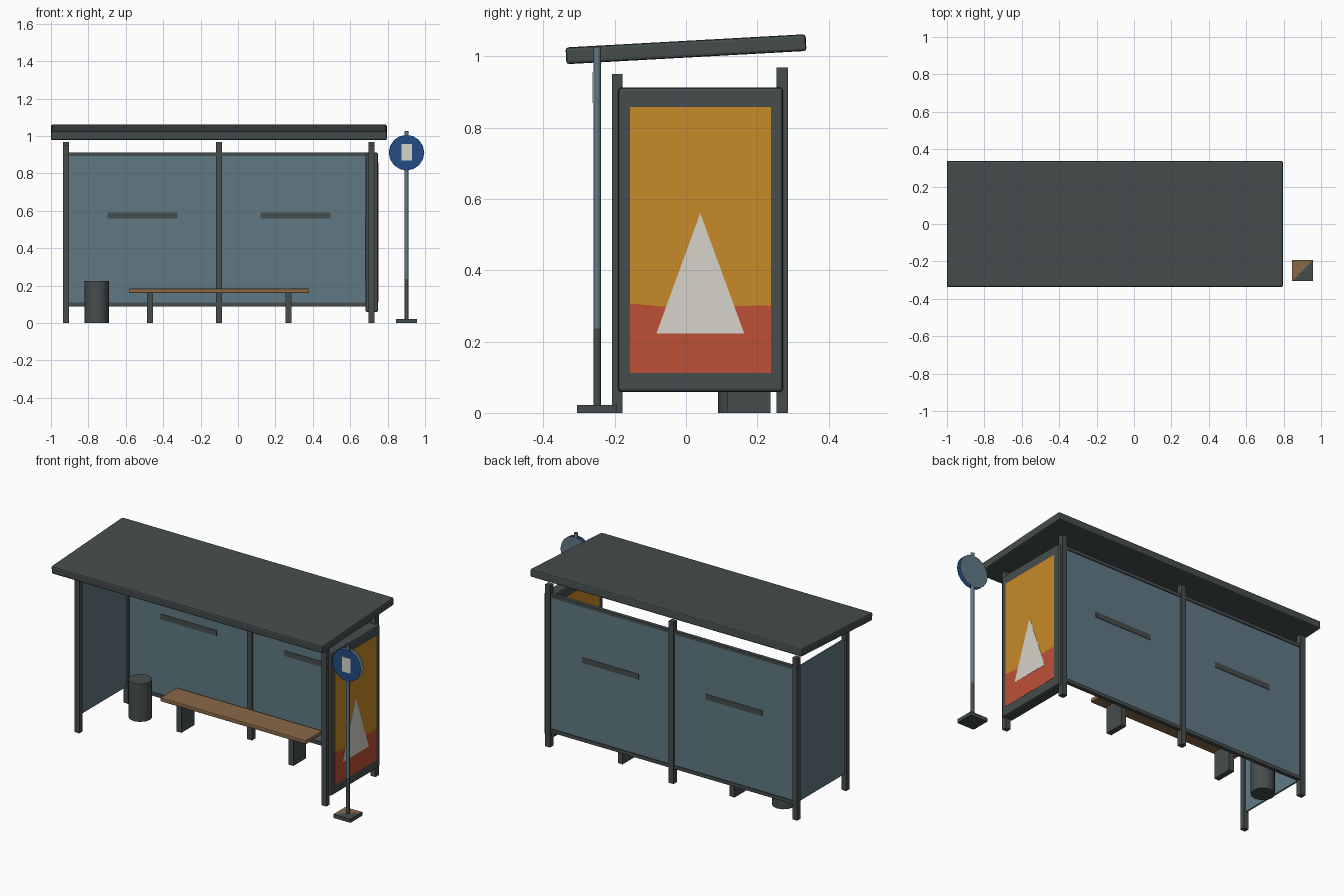
import bpy, bmesh, math
from mathutils import Matrix

if "Cube" in bpy.data.objects:
    bpy.data.objects.remove(bpy.data.objects["Cube"])


def mat(name, r, g, b):
    m = bpy.data.materials.new(name)
    lin = [((c / 255 + 0.055) / 1.055) ** 2.4 for c in (r, g, b)]
    m.diffuse_color = (*lin, 1)
    m.use_nodes = True
    m.node_tree.nodes["Principled BSDF"].inputs["Base Color"].default_value = m.diffuse_color
    return m


DARK = mat("dark grey metal", 70, 77, 77)
GLASS = mat("blue grey glass", 96, 121, 132)
WOOD = mat("brown wood", 136, 104, 70)
ORANGE = mat("poster orange", 198, 138, 40)
RED = mat("poster red", 190, 80, 54)
WHITE = mat("off white", 214, 211, 202)
BLUE = mat("sign blue", 36, 76, 134)


def finish(name, bm, *mats):
    me = bpy.data.meshes.new(name)
    bmesh.ops.recalc_face_normals(bm, faces=bm.faces)
    bm.to_mesh(me)
    bm.free()
    for m in mats:
        me.materials.append(m)
    ob = bpy.data.objects.new(name, me)
    bpy.context.collection.objects.link(ob)
    return ob


def box(name, m, x, y, z, bevel=0):
    """Box from (min, max) ranges, with an optional rounded edge."""
    bm = bmesh.new()
    bmesh.ops.create_cube(bm, size=1)
    for v in bm.verts:
        v.co = [(r[0] + r[1]) / 2 + c * (r[1] - r[0]) for c, r in zip(v.co, (x, y, z))]
    if bevel:
        bmesh.ops.bevel(bm, geom=bm.edges[:], offset=bevel, segments=2, profile=0.5, affect='EDGES')
    return finish(name, bm, m)


def plate(name, m, pts, x0, x1):
    """Outline in (y, z) extruded from x0 to x1."""
    bm = bmesh.new()
    f = bm.faces.new([bm.verts.new((x0, y, z)) for y, z in pts])
    ext = bmesh.ops.extrude_face_region(bm, geom=[f])["geom"]
    bmesh.ops.translate(bm, vec=(x1 - x0, 0, 0), verts=[g for g in ext if isinstance(g, bmesh.types.BMVert)])
    return finish(name, bm, m)


def tube(name, m, x, y, z, r, n, caps=True):
    bm = bmesh.new()
    bmesh.ops.create_cone(bm, cap_ends=caps, segments=n, radius1=r, radius2=r, depth=z[1] - z[0],
                          matrix=Matrix.Translation((x, y, (z[0] + z[1]) / 2)))
    ob = finish(name, bm, m)
    bpy.ops.object.select_all(action='DESELECT')
    ob.select_set(True)
    bpy.context.view_layer.objects.active = ob
    bpy.ops.object.shade_smooth_by_angle(angle=math.radians(50))
    return ob


def disc(name, m, x, y, z, r, n):
    bm = bmesh.new()
    bmesh.ops.create_circle(bm, cap_ends=True, segments=n, radius=r,
                            matrix=Matrix.Translation((x, y, z)) @ Matrix.Rotation(math.pi / 2, 4, 'X'))
    return finish(name, bm, m)


LEFT, MID, RIGHT = -0.92, -0.102, 0.715
BACK, FRONT = 0.27, -0.193

# Sloping roof, higher at the back
roof = box("roof", DARK, (-0.898, 0.898), (-0.337, 0.337), (-0.0235, 0.0235), 0.008)
roof.location = (-0.102, 0, 1.0195)
roof.rotation_euler.x = 0.055

# Posts
for name, x in (("left", LEFT), ("middle", MID), ("right", RIGHT)):
    box(f"back_post_{name}", DARK, (x - 0.016, x + 0.016), (BACK - 0.016, BACK + 0.016), (0, 0.968))
    if name != "middle":
        box(f"front_post_{name}", DARK, (x - 0.016, x + 0.016), (FRONT - 0.015, FRONT + 0.015), (0, 0.95))

# Back glass panes with rails and a grey warning strip
for name, a, b in (("left", LEFT, MID), ("right", MID, RIGHT)):
    box(f"back_glass_{name}", GLASS, (a + 0.014, b - 0.014), (BACK - 0.005, BACK + 0.005), (0.1, 0.905))
    for part, z in (("top", (0.893, 0.912)), ("bottom", (0.089, 0.109))):
        box(f"{part}_rail_{name}", DARK, (a + 0.01, b - 0.01), (BACK - 0.011, BACK + 0.011), z)
    c = (a + b) / 2
    box(f"glass_strip_{name}", DARK, (c - 0.187, c + 0.187), (BACK - 0.008, BACK + 0.008), (0.558, 0.59))

# Left end glass
box("side_glass", GLASS, (LEFT - 0.005, LEFT + 0.005), (FRONT + 0.012, BACK - 0.014), (0.1, 0.905))

# Poster case on the right end, with a poster on both faces
box("poster_case", DARK, (0.682, 0.749), (-0.19, 0.272), (0.059, 0.912), 0.009)
for side, x, d in (("outer", 0.749, 1), ("inner", 0.682, -1)):
    low = [(-0.157, 0.307), (-0.064, 0.298), (0.238, 0.301)]
    plate(f"poster_top_{side}", ORANGE, low + [(0.238, 0.857), (-0.157, 0.857)], x - d * 0.002, x + d * 0.001)
    plate(f"poster_bottom_{side}", RED, low[::-1] + [(-0.157, 0.112), (0.238, 0.112)], x - d * 0.002, x + d * 0.001)
    plate(f"poster_triangle_{side}", WHITE, [(-0.083, 0.223), (0.163, 0.223), (0.04, 0.56)], x, x + d * 0.002)

# Bench
box("bench_seat", WOOD, (-0.583, 0.38), (0.098, 0.254), (0.16, 0.184), 0.005)
for name, x in (("left", -0.471), ("right", 0.269)):
    box(f"bench_leg_{name}", DARK, (x - 0.016, x + 0.016), (0.115, 0.237), (0, 0.162))

# Litter bin
tube("bin", DARK, -0.755, 0.155, (0, 0.226), 0.065, 12)

# Stop sign post: foot, two-coloured open pole, front and back discs
SX, SY = 0.901, -0.249
foot = box("sign_foot", DARK, (SX - 0.056, SX + 0.056), (SY - 0.056, SY + 0.056), (0, 0.022))
foot.data.materials.append(WOOD)
bm = bmesh.new()
bm.from_mesh(foot.data)
top = [f for f in bm.faces if f.normal.z > 0.9]
bmesh.ops.bisect_plane(bm, geom=top + list(top[0].edges) + list(top[0].verts), dist=1e-5,
                       plane_co=(SX, SY, 0), plane_no=(-1, 1, 0))
for f in bm.faces:
    c = f.calc_center_median()
    if f.normal.z > 0.9 and (c.y - SY) - (c.x - SX) > 0.01:
        f.material_index = 1
bm.to_mesh(foot.data)
bm.free()
tube("sign_pole_lower", DARK, SX, SY, (0.02, 0.236), 0.0108, 8, False)
tube("sign_pole_upper", GLASS, SX, SY, (0.236, 1.026), 0.0108, 8, False)
disc("sign_face", BLUE, SX, SY - 0.0125, 0.911, 0.095, 16)
disc("sign_back", GLASS, SX, SY + 0.0125, 0.911, 0.095, 16)
# Plain pale plate on the sign
box("sign_plate", WHITE, (SX - 0.028, SX + 0.028), (SY - 0.0145, SY - 0.0128), (0.868, 0.956))
